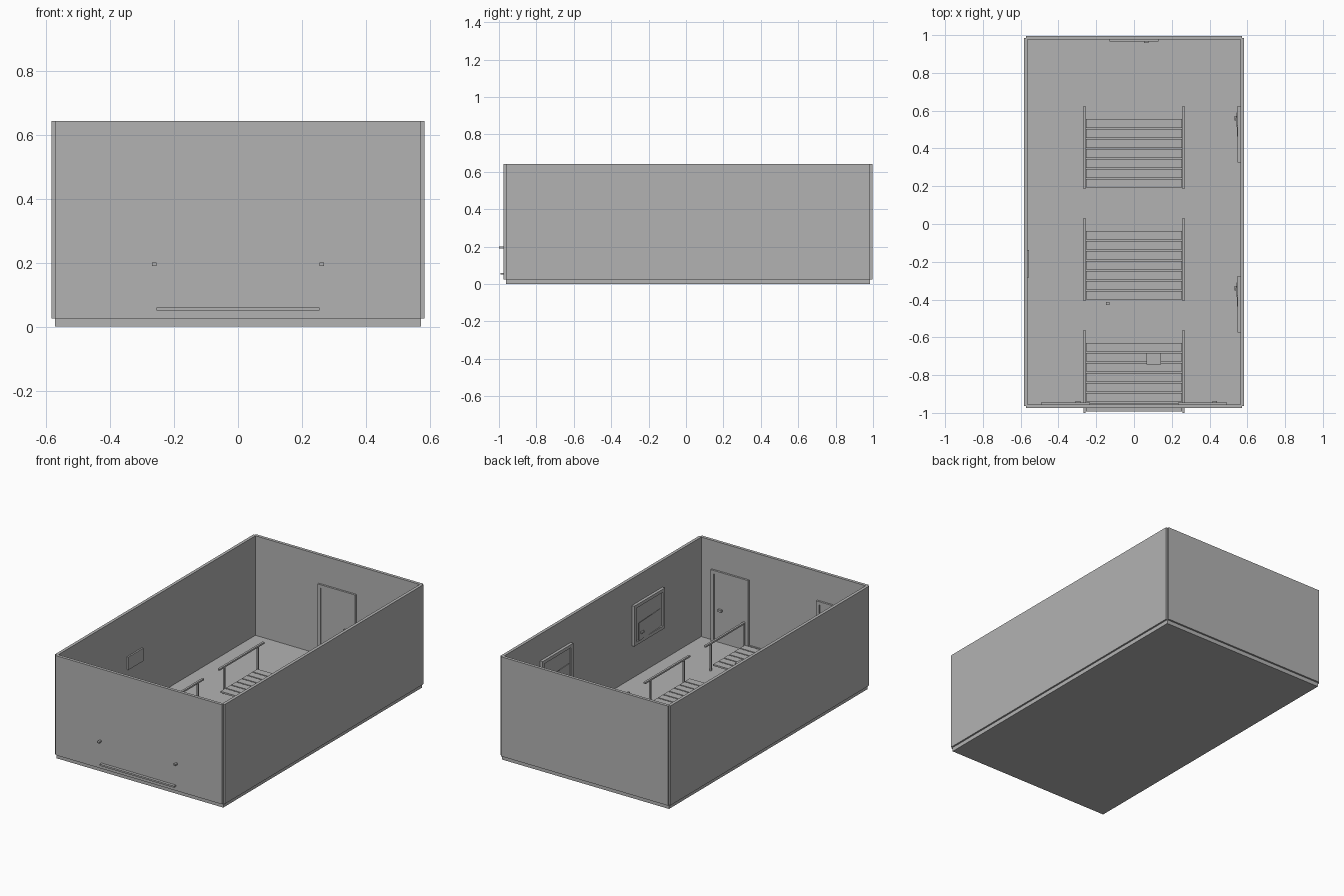
import bpy, math

grey = bpy.data.materials.new("plain grey")
grey.diffuse_color = (0.45, 0.45, 0.45, 1)


def box(name, x0, x1, y0, y1, z0, z1, turn=0.0):
    """Box between two corners, optionally turned about z."""
    bpy.ops.mesh.primitive_cube_add(
        size=1, location=((x0 + x1) / 2, (y0 + y1) / 2, (z0 + z1) / 2))
    ob = bpy.context.object
    ob.name = name
    ob.scale = (x1 - x0, y1 - y0, z1 - z0)
    ob.rotation_euler.z = turn
    ob.data.materials.append(grey)
    return ob


FLOOR, TOP = 0.025, 0.643

# Room shell: walls straddle the floor edges, leaving notched corners
box("floor", -0.573, 0.573, -0.963, 0.985, 0, FLOOR)
for side in (-1, 1):
    box("side_wall", side * 0.574 - 0.0095, side * 0.574 + 0.0095,
        -0.963, 0.985, FLOOR, TOP)
box("front_wall", -0.573, 0.573, -0.975, -0.956, FLOOR, TOP)
box("back_wall", -0.573, 0.573, 0.977, 0.996, FLOOR, TOP)


# Slatted platforms with a handrail on each side
def platform(y):
    pitch = 0.0528
    for i in range(7):
        a = y + 0.007 + i * pitch
        box("plank", -0.255, 0.255, a, a + pitch - 0.007, 0.05, 0.06)
    for s in (-1, 1):
        x = s * 0.262
        box("handrail", x - 0.0065, x + 0.0065, y, y + 0.44, 0.19, 0.2)
        for py in (y + 0.055, y + 0.385):
            box("rail_post", x - 0.005, x + 0.005, py - 0.005, py + 0.005, FLOOR, 0.19)


for y in (-1.0, -0.407, 0.185):
    platform(y)


# Doors: frame, leaf and handle; d points into the room
def door(x, wall, d):
    def part(name, x0, x1, depth0, depth1, z0, z1):
        ya, yb = sorted((wall + d * depth0, wall + d * depth1))
        box(name, x + x0, x + x1, ya, yb, z0, z1)
    for s in (-1, 1):
        a, b = sorted((s * 0.108, s * 0.129))
        part("door_jamb", a, b, -0.002, 0.012, FLOOR, 0.465)
    part("door_lintel", -0.129, 0.129, -0.002, 0.012, 0.444, 0.465)
    part("door_leaf", -0.108, 0.108, -0.002, 0.006, FLOOR, 0.444)
    part("door_handle", 0.053, 0.078, 0.006, 0.02, 0.22, 0.233)


door(0, 0.977, -1)
door(-0.3625, -0.956, 1)
door(0.3625, -0.956, 1)


# Windows on the right wall with a slightly open sash
def window(y):
    z0, z1, w = 0.228, 0.478, 0.15
    for s in (-1, 1):
        a, b = sorted((y + s * (w - 0.02), y + s * w))
        box("window_stile", 0.547, 0.566, a, b, z0, z1)
    for a in (z0, z1 - 0.02):
        box("window_rail", 0.547, 0.566, y - w, y + w, a, a + 0.02)
    box("window_pane", 0.556, 0.566, y - 0.13, y + 0.13, z0 + 0.02, z1 - 0.02)
    box("window_sash", 0.546, 0.549, y - 0.115, y + 0.115, z0 + 0.022, 0.362,
        math.radians(3))
    box("window_catch", 0.532, 0.541, y + 0.073, y + 0.097, 0.29, 0.302)


window(0.475)
window(-0.425)

# Board on the left wall
box("wall_board", -0.566, -0.555, -0.283, -0.137, 0.293, 0.373)

# Small loose items on the platform and floor
box("small_case", 0.067, 0.142, -0.743, -0.683, 0.06, 0.078)
box("case_grip", 0.099, 0.111, -0.73, -0.694, 0.078, 0.084)
box("small_block", -0.148, -0.13, -0.43, -0.413, FLOOR, 0.043)
